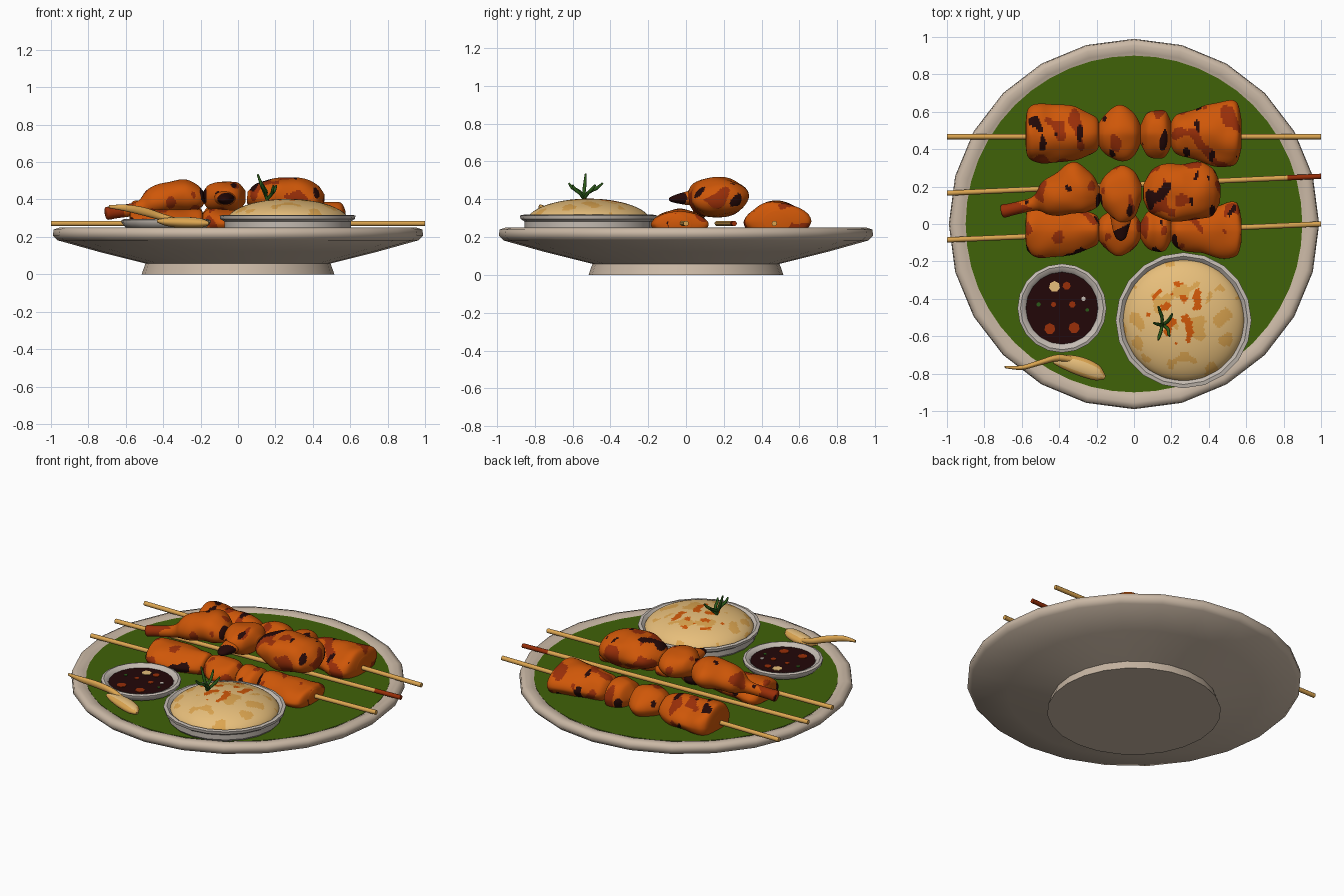
import bpy, bmesh, math
from mathutils import Vector, noise

if "Cube" in bpy.data.objects:
    bpy.data.objects.remove(bpy.data.objects["Cube"])

def material(name, r, g, b):
    m = bpy.data.materials.new(name)
    lin = [((c / 255 + 0.055) / 1.055) ** 2.4 for c in (r, g, b)]
    m.diffuse_color = (*lin, 1)
    m.use_nodes = True
    m.node_tree.nodes["Principled BSDF"].inputs["Base Color"].default_value = m.diffuse_color
    return m

PLATE = material("plate_beige", 202, 184, 165)
BOWL = material("bowl_grey", 196, 187, 178)
LEAF = material("leaf_green", 64, 98, 8)
WOOD = material("wood_tan", 220, 165, 80)
MEAT = material("meat_orange", 207, 87, 8)
BROWN = material("roast_brown", 152, 46, 8)
CHAR = material("char_black", 36, 8, 7)
RICE = material("rice_cream", 233, 192, 124)
SAUCE = material("sauce_dark", 34, 7, 8)
HERB = material("herb_green", 42, 88, 24)


def finish(name, bm, mats, rule=None, angle=40):
    bmesh.ops.recalc_face_normals(bm, faces=bm.faces)
    if rule:
        for f in bm.faces:
            f.material_index = rule(f.calc_center_median(), f.normal)
    me = bpy.data.meshes.new(name)
    bm.to_mesh(me)
    bm.free()
    ob = bpy.data.objects.new(name, me)
    bpy.context.collection.objects.link(ob)
    for m in mats:
        me.materials.append(m)
    bpy.ops.object.select_all(action='DESELECT')
    ob.select_set(True)
    bpy.context.view_layer.objects.active = ob
    bpy.ops.object.shade_smooth_by_angle(angle=math.radians(angle))
    return ob


def skin(bm, rings):
    for a, b in zip(rings, rings[1:]):
        n = len(a)
        for i in range(n):
            bm.faces.new((a[i], a[(i + 1) % n], b[(i + 1) % n], b[i]))
    bm.faces.new(rings[0])
    bm.faces.new(rings[-1])


def lathe(name, profile, sides, mats, cx=0, cy=0, rule=None, angle=40):
    """Revolve (radius, z) points, capping both ends."""
    bm = bmesh.new()
    rings = [[bm.verts.new((cx + r * math.sin(2 * math.pi * i / sides),
                            cy + r * math.cos(2 * math.pi * i / sides), z))
              for i in range(sides)] for r, z in profile]
    skin(bm, rings)
    return finish(name, bm, mats, rule, angle)


def smooth_path(pts, sub):
    """Catmull-Rom resampling of station tuples."""
    out = []
    for k in range(len(pts) - 1):
        p0, p1 = pts[max(k - 1, 0)], pts[k]
        p2, p3 = pts[k + 1], pts[min(k + 2, len(pts) - 1)]
        for j in range(sub):
            t = j / sub
            out.append([0.5 * (2 * b + (c - a) * t + (2 * a - 5 * b + 4 * c - d) * t * t
                               + (3 * b - a - 3 * c + d) * t ** 3)
                        for a, b, c, d in zip(p0, p1, p2, p3)])
    return out + [list(pts[-1])]


def loft(name, stations, mats, sides=12, sub=1, power=1.0, lump=0, rule=None):
    """Stations are (x, y, z, half width, half height)."""
    bm = bmesh.new()
    t = (Vector(stations[-1][:3]) - Vector(stations[0][:3])).normalized()
    u = t.cross(Vector((0, 0, 1))).normalized()
    v = u.cross(t)
    rings = []
    for x, y, z, a, b in (smooth_path(stations, sub) if sub > 1 else stations):
        ring, c = [], Vector((x, y, z))
        for i in range(sides):
            q = 2 * math.pi * i / sides
            cu, sv = math.cos(q), math.sin(q)
            d = (u * math.copysign(abs(cu) ** power, cu) * max(a, 0.004)
                 + v * math.copysign(abs(sv) ** power, sv) * max(b, 0.004))
            if lump:
                d *= 1 + lump * noise.noise((c + d) * 8)
            ring.append(bm.verts.new(c + d))
        rings.append(ring)
    skin(bm, rings)
    return finish(name, bm, mats, rule, 60)


# Plate and banana-leaf lining
lathe("plate", [(0.515, 0), (0.495, 0.058), (0.75, 0.122), (0.965, 0.182), (0.99, 0.208),
                (0.985, 0.24), (0.955, 0.25), (0.92, 0.243), (0.89, 0.228)], 24, [PLATE],
      angle=85)
lathe("leaf_lining", [(0.9, 0.228), (0.9, 0.237)], 48, [LEAF])

# Skewer sticks, the middle one with a burnt tip
def stick(name, y0, y1, x0=-1.0, x1=1.0, mat=WOOD):
    loft(name, [(x0, y0, 0.272, 0.014, 0.014), (x1, y1, 0.272, 0.014, 0.014)], [mat])

stick("back_stick", 0.467, 0.467)
stick("middle_stick", 0.165, 0.247, x1=0.82)
stick("middle_stick_tip", 0.247, 0.255, x0=0.82, mat=BROWN)
stick("front_stick", -0.085, 0.0)


# Grilled meat, with scorched patches chosen by noise
def roast(c, n):
    if noise.noise(Vector((c.x * 15 + 3.3, c.y * 8, c.z * 9))) > 0.42:
        return 2
    if noise.noise(Vector((c.x * 11, c.y * 9 + 7.7, c.z * 9))) > 0.27:
        return 1
    return 0

def leg_roast(c, n):
    return max(roast(c, n), 1 if c.x < -0.6 + 0.12 * noise.noise(c * 14) else 0)

def meat(name, stations, power=1.0, rule=roast):
    loft(name, stations, [MEAT, BROWN, CHAR], 64, 13, power, 0.16, rule)

CHUNKS = {
    "left_chunk": [(-0.58, .06), (-0.565, .13), (-0.5, .172), (-0.4, .16), (-0.28, .125),
                   (-0.2, .09), (-0.185, .03)],
    "round_piece": [(-0.2, .04), (-0.16, .10), (-0.08, .15), (0, .11), (0.04, .04)],
    "small_piece": [(0.035, .05), (0.07, .115), (0.12, .13), (0.17, .12), (0.205, .05)],
    "right_chunk": [(0.19, .04), (0.23, .11), (0.35, .14), (0.48, .172), (0.55, .155),
                    (0.575, .07)],
}
for row, y, z, wide, high in (("back", 0.48, 0.28, 1.0, 0.105),
                              ("front", -0.035, 0.268, 0.86, 0.076)):
    for part, prof in CHUNKS.items():
        meat(f"{row}_{part}", [(x, y, z, w * wide, min(w * 0.8, high)) for x, w in prof], 1.2)

# Raised middle row: drumstick, round piece with a burnt tip, chunk
meat("drumstick", [(-0.71, .07, .325, .015, .015), (-0.70, .07, .325, .034, .034),
                   (-0.65, .08, .332, .034, .034), (-0.53, .11, .355, .042, .04),
                   (-0.47, .135, .385, .09, .065), (-0.38, .165, .41, .12, .08),
                   (-0.28, .185, .42, .14, .085), (-0.21, .18, .42, .09, .06),
                   (-0.18, .175, .42, .02, .02)], 1.0, leg_roast)
meat("middle_round_piece", [(-0.185, .17, .415, .04, .03), (-0.15, .165, .415, .10, .07),
                            (-0.07, .155, .415, .155, .085), (0.0, .16, .415, .12, .075),
                            (0.04, .17, .415, .04, .03)], 1.05)
meat("middle_round_piece_tip", [(-.07, .10, .41, .07, .05), (-.07, .0, .405, .05, .035),
                                (-.07, -.07, .40, .03, .018), (-.07, -.09, .40, .006, .006)],
     rule=lambda c, n: 2 if c.y < -0.02 + 0.5 * (c.x + .07) else 0)
meat("middle_chunk", [(0.05, .17, .41, .04, .03), (0.10, .17, .415, .12, .07),
                      (0.2, .165, .415, .155, .102), (0.33, .17, .415, .155, .10),
                      (0.42, .165, .40, .125, .08), (0.46, .16, .39, .05, .04)], 1.05)

# Sauce bowl with floating bits
SX, SY = -0.385, -0.45
lathe("sauce_bowl", [(0.17, 0.235), (0.215, 0.25), (0.237, 0.275), (0.238, 0.29),
                     (0.222, 0.296), (0.2, 0.288), (0.188, 0.268)], 20, [BOWL], SX, SY)
lathe("sauce", [(0.193, 0.268), (0.193, 0.276)], 28, [SAUCE], SX, SY)
for i, (x, y, r, m) in enumerate([(-.36, -.33, .022, BROWN), (-.32, -.555, .03, BROWN),
                                  (-.45, -.56, .03, BROWN), (-.33, -.43, .018, BROWN),
                                  (-.43, -.43, .014, BROWN), (-.425, -.335, .03, RICE),
                                  (-.27, -.4, .012, BOWL), (-.51, -.43, .012, HERB),
                                  (-.25, -.46, .01, HERB)]):
    lathe(f"sauce_bit_{i}", [(r, 0.275), (r, 0.279)], 7, [m], x, y)

# Rice bowl and mound of rice
RX, RY = 0.265, -0.515
lathe("rice_bowl", [(0.325, 0.235), (0.338, 0.25), (0.338, 0.282), (0.36, 0.296),
                    (0.363, 0.314), (0.343, 0.318), (0.33, 0.308), (0.31, 0.285)],
      20, [BOWL], RX, RY)

def rice_spots(c, n):
    d = math.hypot(c.x - 0.24, c.y + 0.48)
    if d < 0.17 and noise.noise(Vector((c.x * 19, c.y * 19, 4.2))) > 0.3:
        return 2
    return 1 if noise.noise(Vector((c.x * 13, c.y * 13, 1.7))) > 0.26 else 0

dome = [(0.325 * math.cos(a), 0.29 + 0.113 * math.sin(a) ** 1.1)
        for a in (math.pi / 2 * i / 40 for i in range(40))]
lathe("rice_mound", dome, 120, [RICE, WOOD, MEAT], RX, RY, rice_spots)

# Herb sprig on the rice
for i, path in enumerate([
        [(.165, -.54, .375), (.145, -.54, .43), (.125, -.535, .48), (.105, -.53, .535)],
        [(.15, -.54, .42), (.145, -.57, .445), (.135, -.60, .46), (.13, -.62, .485)],
        [(.15, -.54, .42), (.15, -.50, .445), (.14, -.47, .46), (.13, -.44, .485)],
        [(.155, -.54, .40), (.18, -.56, .43), (.185, -.585, .45), (.19, -.60, .475)],
        [(.155, -.54, .40), (.18, -.52, .43), (.195, -.50, .45), (.205, -.48, .475)]]):
    loft(f"herb_sprig_{i}", [(*p, r, r) for p, r in zip(path, (.008, .009, .009, .005))],
         [HERB], 8, 3)

# Wooden spoon resting on the rim
loft("spoon_handle", [(-.69, -.765, .362, .006, .008), (-.60, -.768, .355, .012, .018),
                      (-.50, -.74, .335, .015, .022), (-.40, -.715, .305, .018, .018),
                      (-.30, -.735, .28, .018, .012)], [WOOD], 12, 4)
loft("spoon_bowl", [(-.43, -.735, .285, .01, .008), (-.38, -.735, .28, .036, .022),
                    (-.29, -.76, .277, .05, .03), (-.20, -.795, .274, .042, .025),
                    (-.155, -.82, .272, .01, .008)], [WOOD, RICE], 20, 5,
     rule=lambda c, n: 1 if n.z > 0.88 else 0)
